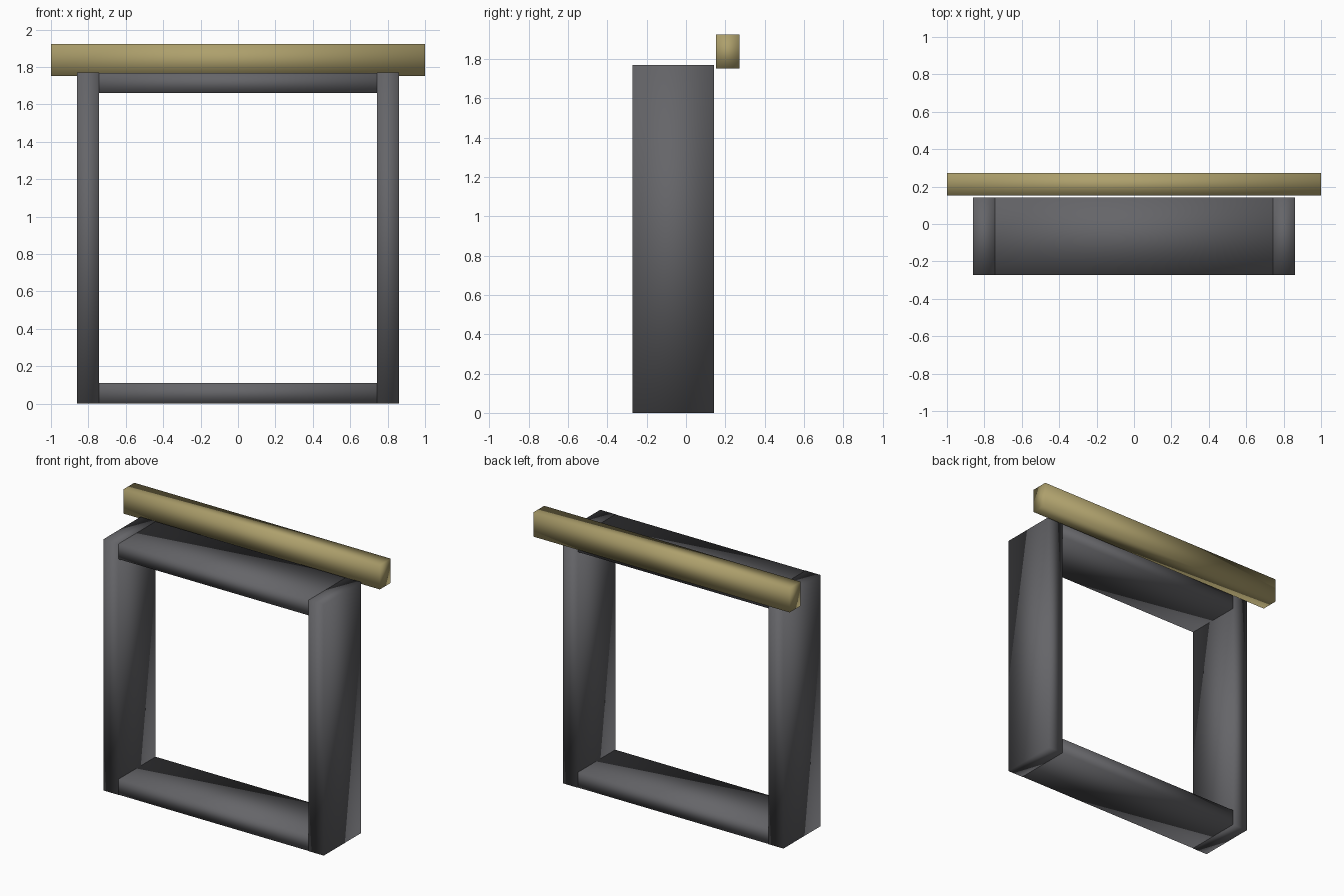
import bpy

if "Cube" in bpy.data.objects:
    bpy.data.objects.remove(bpy.data.objects["Cube"])


def material(name, color):
    mat = bpy.data.materials.new(name)
    mat.diffuse_color = (*color, 1)
    mat.use_nodes = True
    mat.node_tree.nodes["Principled BSDF"].inputs["Base Color"].default_value = mat.diffuse_color
    return mat


def box(name, lo, hi, mat):
    """Smooth-shaded box between two opposite corners."""
    center = [(a + b) / 2 for a, b in zip(lo, hi)]
    bpy.ops.mesh.primitive_cube_add(size=1, location=center)
    obj = bpy.context.object
    obj.name = name
    obj.scale = [b - a for a, b in zip(lo, hi)]
    bpy.ops.object.transform_apply(location=False, rotation=False, scale=True)
    bpy.ops.object.shade_smooth()
    obj.data.materials.append(mat)
    return obj


dark = material("dark_metal", (0.13, 0.13, 0.14))
brass = material("brass", (0.42, 0.35, 0.15))

FRONT, BACK, HEIGHT = -0.273, 0.143, 1.77
OUTER, INNER = 0.86, 0.742
INSET = 0.001  # keeps rail ends just inside the posts

# Side posts
for side, name in ((-1, "left_post"), (1, "right_post")):
    x0, x1 = sorted((side * INNER, side * OUTER))
    box(name, (x0, FRONT, 0), (x1, BACK, HEIGHT), dark)

# Top and bottom rails, running through the posts
for name, z0, z1 in (("bottom_rail", INSET, 0.11),
                     ("top_rail", 1.662, HEIGHT - INSET)):
    box(name, (-OUTER + INSET, FRONT + INSET, z0),
        (OUTER - INSET, BACK - INSET, z1), dark)

# Bar across the back of the top
box("top_bar", (-1, 0.152, 1.752), (1, 0.273, 1.923), brass)
